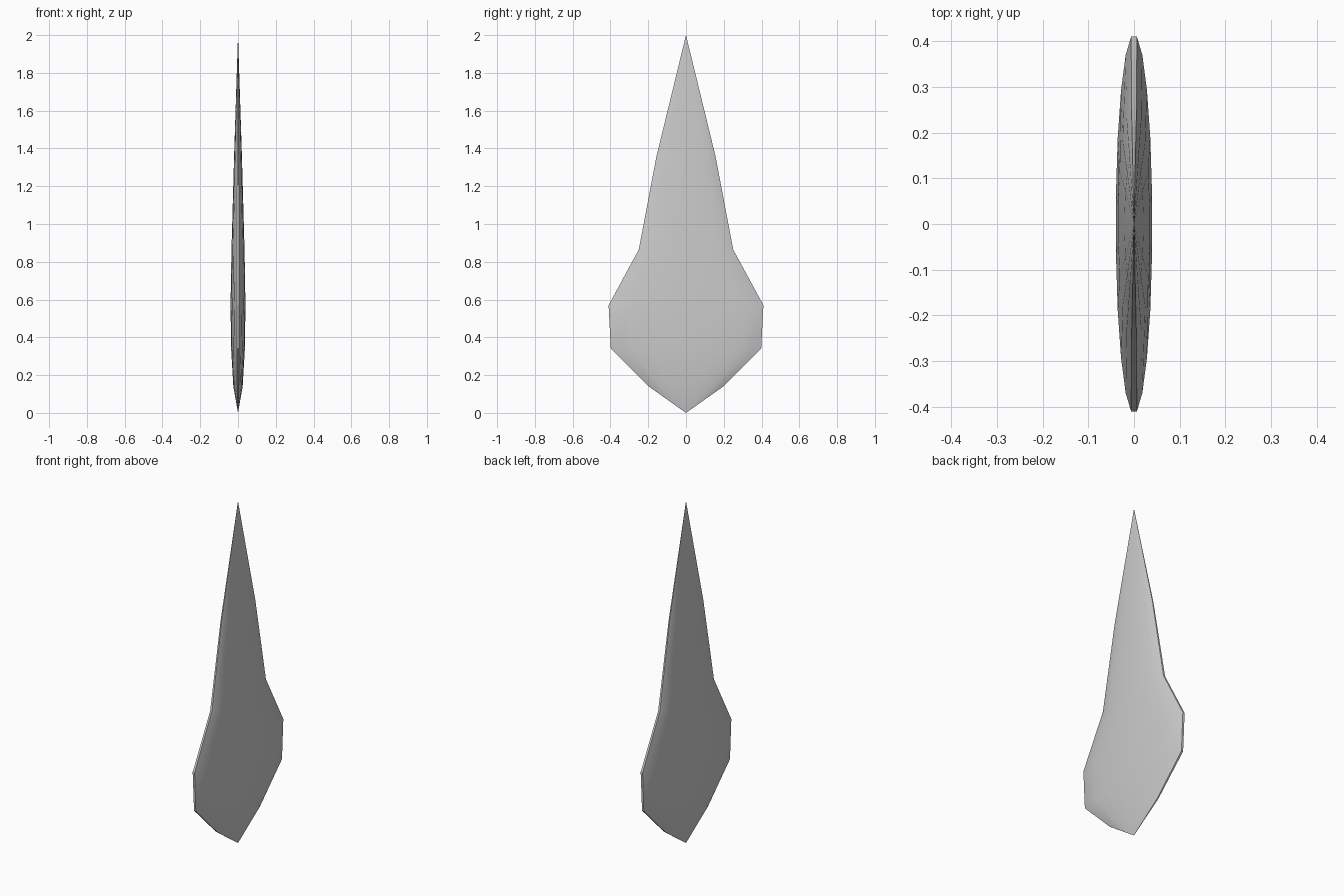
import bpy, bmesh, math

if "Cube" in bpy.data.objects:
    bpy.data.objects.remove(bpy.data.objects["Cube"])

SIDES = 20
# Rings up the blade: height, half width (y), half thickness (x)
RINGS = [(0.14, 0.20, 0.025), (0.34, 0.403, 0.037), (0.57, 0.415, 0.040),
         (0.865, 0.253, 0.035), (1.36, 0.158, 0.021)]

bm = bmesh.new()


def ring(z, ry, rx):
    angles = [2 * math.pi * (i + 0.5) / SIDES for i in range(SIDES)]
    return [bm.verts.new((rx * math.cos(a), ry * math.sin(a), z)) for a in angles]


# Loft the flattened oval sections
loops = [ring(*r) for r in RINGS]
for low, high in zip(loops, loops[1:]):
    for i in range(SIDES):
        j = (i + 1) % SIDES
        bm.faces.new((low[i], low[j], high[j], high[i]))

# Pointed ends
bottom = bm.verts.new((0, 0, 0))
top = bm.verts.new((0, 0, 2))
for i in range(SIDES):
    j = (i + 1) % SIDES
    bm.faces.new((bottom, loops[0][j], loops[0][i]))
    bm.faces.new((top, loops[-1][i], loops[-1][j]))

bmesh.ops.recalc_face_normals(bm, faces=bm.faces)
mesh = bpy.data.meshes.new("blade")
bm.to_mesh(mesh)
bm.free()
blade = bpy.data.objects.new("blade", mesh)
bpy.context.collection.objects.link(blade)

# Smooth faces, sharp rim edges
bpy.context.view_layer.objects.active = blade
blade.select_set(True)
bpy.ops.object.shade_smooth_by_angle(angle=math.radians(30))
